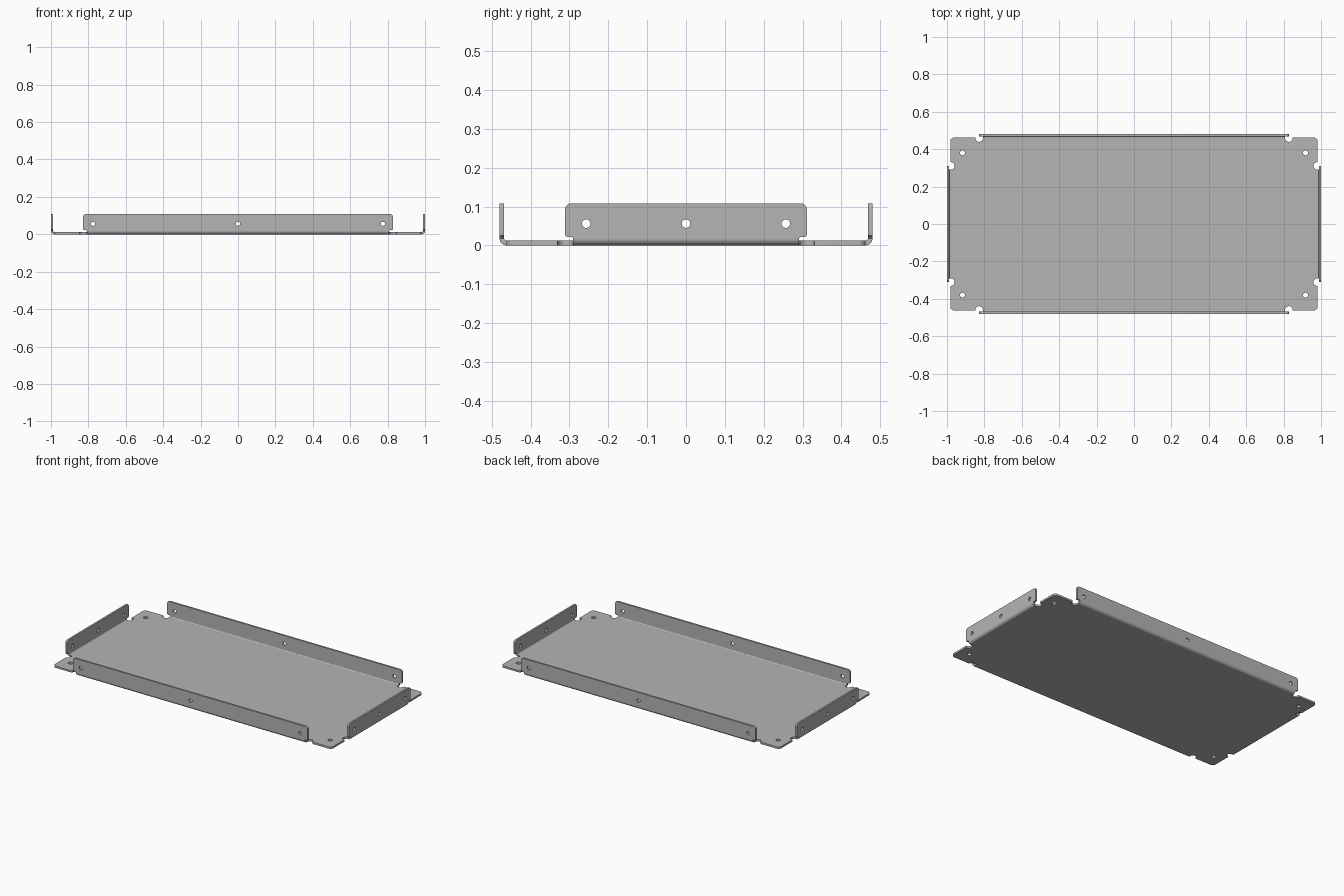
import bpy, bmesh
from math import cos, sin, pi, radians
from mathutils import Matrix, Vector

cube = bpy.data.objects.get("Cube")
if cube:
    bpy.data.objects.remove(cube, do_unlink=True)

T = 0.012          # sheet thickness
R = 0.018          # outer bend radius
H = 0.108          # flange height
NOTCH = 0.02       # relief notch radius
DX, DY = 1.0, 0.48           # outer half sizes
LONG, SHORT = 0.828, 0.311   # flange half lengths, also notch centres

steel = bpy.data.materials.new("steel grey")
steel.use_nodes = True
grey = (0.46, 0.46, 0.46, 1)
steel.diffuse_color = grey
steel.node_tree.nodes["Principled BSDF"].inputs["Base Color"].default_value = grey


def arc(cx, cy, r, a0, a1, n=8):
    angles = [radians(a0 + (a1 - a0) * i / n) for i in range(n + 1)]
    return [(cx + r * cos(a), cy + r * sin(a)) for a in angles]


def hole(cx, cy, r):
    return arc(cx, cy, r, 0, 360, 24)[:-1]


def sheet(name, loops, depth, matrix):
    """Fill an outline with its holes, then extrude it along local z."""
    bm = bmesh.new()
    for loop in loops:
        vs = [bm.verts.new((x, y, 0)) for x, y in loop]
        for a, b in zip(vs, vs[1:] + vs[:1]):
            bm.edges.new((a, b))
    bmesh.ops.triangle_fill(bm, edges=bm.edges[:], use_beauty=True, normal=(0, 0, 1))
    res = bmesh.ops.extrude_face_region(bm, geom=bm.faces[:], use_keep_orig=True)
    top = [g for g in res["geom"] if isinstance(g, bmesh.types.BMVert)]
    bmesh.ops.translate(bm, verts=top, vec=Vector((0, 0, depth)))
    bmesh.ops.recalc_face_normals(bm, faces=bm.faces[:])
    bm.transform(matrix)
    mesh = bpy.data.meshes.new(name)
    bm.to_mesh(mesh)
    bm.free()
    mesh.materials.append(steel)
    obj = bpy.data.objects.new(name, mesh)
    bpy.context.collection.objects.link(obj)
    bpy.ops.object.select_all(action="DESELECT")
    obj.select_set(True)
    bpy.context.view_layer.objects.active = obj
    bpy.ops.object.shade_smooth_by_angle(angle=radians(25))


# Base plate: one corner with two relief notches, mirrored round
ex, ey = DX - R, DY - R
corner = [(ex, SHORT - NOTCH)]
corner += arc(ex - 0.003, SHORT, NOTCH, 270, 90)
corner += [(ex, SHORT + NOTCH)]
corner += arc(ex - 0.02, ey - 0.02, 0.02, 0, 90)
corner += [(LONG + NOTCH, ey)]
corner += arc(LONG, ey - 0.003, NOTCH, 0, -180)
corner += [(LONG - NOTCH, ey)]
half = corner + [(-x, y) for x, y in reversed(corner)]
outline = half + [(-x, -y) for x, y in half]
mounts = [hole(sx * 0.917, sy * 0.38, 0.013) for sx in (-1, 1) for sy in (-1, 1)]
sheet("base_plate", [outline] + mounts, T, Matrix.Identity(4))

# Four flanges, each with a rounded bend along its foot
upright = Matrix.Rotation(pi / 2, 4, "X")
sides = [("front", 0, LONG, DY, 0.775), ("right", -90, SHORT, DX, 0.257),
         ("back", 180, LONG, DY, 0.775), ("left", 90, SHORT, DX, 0.257)]
for side, angle, w, d, spread in sides:
    turn = Matrix.Rotation(radians(angle), 4, "Z")
    foot = w - NOTCH

    edge = [(foot, R), (foot + 0.004, R + 0.004), (w - 0.004, R + 0.004), (w, R + 0.008)]
    edge += arc(w - 0.015, H - 0.015, 0.015, 0, 90)
    face = edge + [(-x, y) for x, y in reversed(edge)]
    bolts = [hole(x, 0.056, 0.011) for x in (-spread, 0, spread)]
    sheet(side + "_flange", [face] + bolts, T,
          turn @ upright @ Matrix.Translation((0, 0, d - T)))

    profile = arc(d - R, R, R, -90, 0) + arc(d - R, R, R - T, 0, -90)
    across = Matrix.Rotation(-pi / 2, 4, "Z") @ upright
    sheet(side + "_bend", [profile], 2 * foot,
          turn @ across @ Matrix.Translation((0, 0, -foot)))
